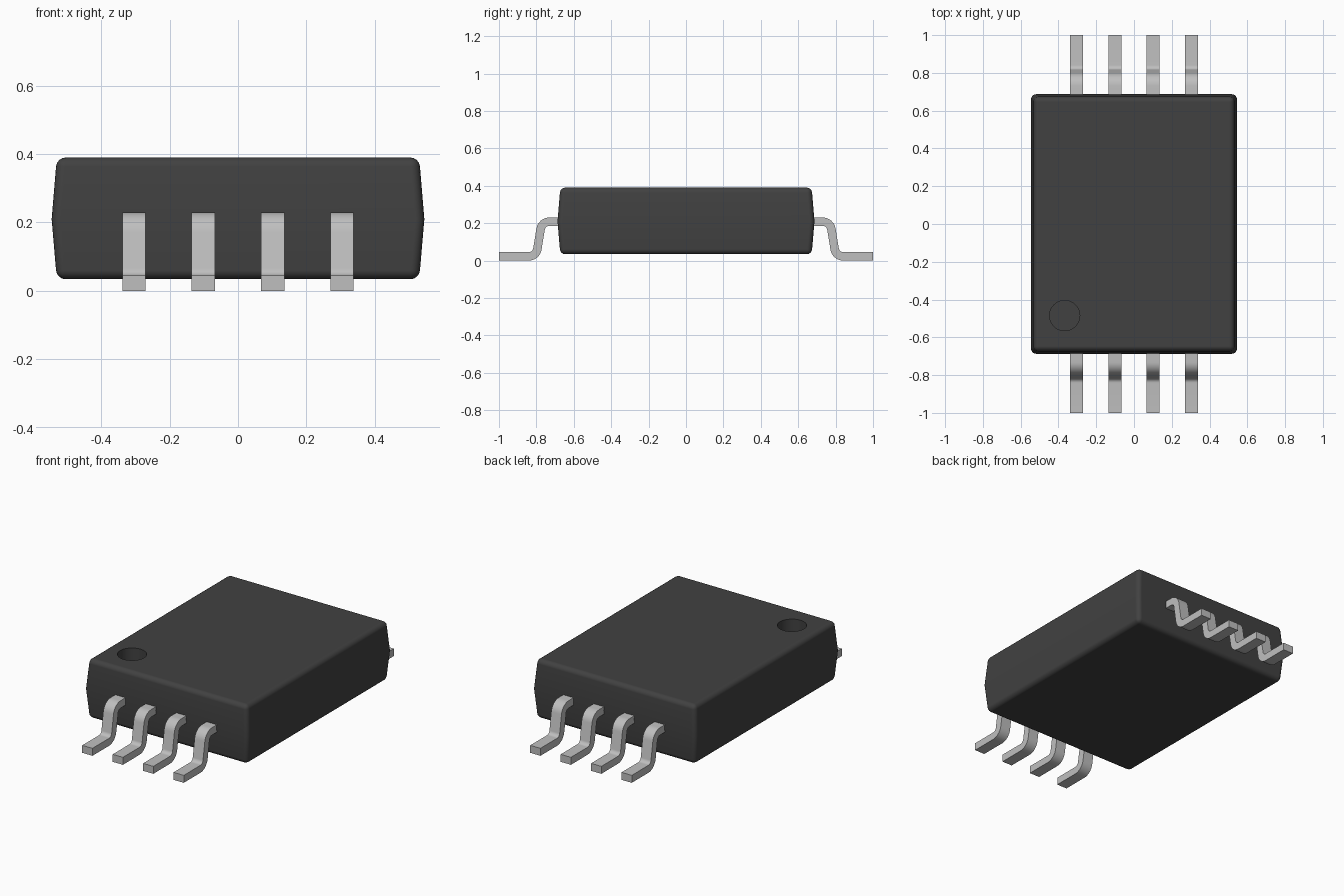
import bpy, bmesh, math
from mathutils import Vector

cube = bpy.data.objects.get("Cube")
if cube:
    bpy.data.objects.remove(cube, do_unlink=True)


def material(name, rgb):
    m = bpy.data.materials.new(name)
    m.use_nodes = True
    m.diffuse_color = (*rgb, 1)
    bsdf = m.node_tree.nodes["Principled BSDF"]
    bsdf.inputs["Base Color"].default_value = (*rgb, 1)
    bsdf.inputs["Roughness"].default_value = 0.6
    return m


def make_object(name, bm, mat):
    bmesh.ops.recalc_face_normals(bm, faces=bm.faces)
    mesh = bpy.data.meshes.new(name)
    bm.to_mesh(mesh)
    bm.free()
    mesh.materials.append(mat)
    ob = bpy.data.objects.new(name, mesh)
    bpy.context.collection.objects.link(ob)
    return ob


def activate(ob):
    bpy.ops.object.select_all(action='DESELECT')
    ob.select_set(True)
    bpy.context.view_layer.objects.active = ob


def smooth(ob, degrees):
    activate(ob)
    bpy.ops.object.shade_smooth_by_angle(angle=math.radians(degrees))


black = material("black plastic", (0.053, 0.053, 0.053))
silver = material("tinned metal", (0.52, 0.52, 0.52))

# Package body: three stacked rectangles, widest at the parting line
MID = 0.21
bm = bmesh.new()
rings = []
for hx, hy, z in ((0.53, 0.672, 0.034), (0.545, 0.687, MID), (0.53, 0.672, 0.39)):
    rings.append([bm.verts.new((sx * hx, sy * hy, z))
                  for sx, sy in ((-1, -1), (1, -1), (1, 1), (-1, 1))])
for low, high in zip(rings, rings[1:]):
    for i in range(4):
        j = (i + 1) % 4
        bm.faces.new((low[i], low[j], high[j], high[i]))
bm.faces.new(rings[0][::-1])
bm.faces.new(rings[-1])
soft = [e for e in bm.edges if any(abs(v.co.z - MID) > 0.01 for v in e.verts)]
bmesh.ops.bevel(bm, geom=soft, offset=0.026, segments=4, profile=0.5, affect='EDGES')
body = make_object("package_body", bm, black)

# Orientation dimple cut into the top
bm = bmesh.new()
bmesh.ops.create_cone(bm, cap_ends=True, segments=48, radius1=0.08, radius2=0.08, depth=0.2)
bmesh.ops.translate(bm, vec=(-0.367, -0.485, 0.4), verts=bm.verts)
cutter = make_object("dimple_cutter", bm, black)
cutter.hide_render = True
cut = body.modifiers.new("dimple", 'BOOLEAN')
cut.object = cutter
cut.operation = 'DIFFERENCE'
cut.solver = 'EXACT'
activate(body)
bpy.ops.object.modifier_apply(modifier=cut.name)
bpy.data.objects.remove(cutter, do_unlink=True)
smooth(body, 35)
body.modifiers.new("weighted_normals", 'WEIGHTED_NORMAL').keep_sharp = True


def fillet(a, corner, b, radius, steps=8):
    """Arc points rounding the corner between a and b."""
    u, v = (a - corner).normalized(), (b - corner).normalized()
    half = u.angle(v) / 2
    centre = corner + (u + v).normalized() * radius / math.sin(half)
    start = (corner + u * radius / math.tan(half) - centre).normalized()
    end = (corner + v * radius / math.tan(half) - centre).normalized()
    return [centre + start.slerp(end, i / steps) * radius for i in range(steps + 1)]


# Gull-wing lead: centre line in the YZ plane, thickened and widened
T, W = 0.045, 0.068
p = [Vector(c) for c in ((0, 0.62, 0.2075), (0, 0.771, 0.2075), (0, 0.801, 0.0225), (0, 1, 0.0225))]
path = [p[0], *fillet(p[0], p[1], p[2], 0.047), *fillet(p[1], p[2], p[3], 0.047), p[3]]


def lead(name, x, side):
    bm = bmesh.new()
    sections = []
    last = len(path) - 1
    for i, c in enumerate(path):
        d = (path[min(i + 1, last)] - path[max(i - 1, 0)]).normalized()
        if i < 2 or i > last - 2:
            d = Vector((0, 1, 0))
        n = Vector((0, -d.z, d.y)) * T / 2
        pts = [c + n * s + Vector((w * W / 2, 0, 0))
               for w, s in ((-1, -1), (1, -1), (1, 1), (-1, 1))]
        sections.append([bm.verts.new((q.x + x, q.y * side, q.z)) for q in pts])
    for a, b in zip(sections, sections[1:]):
        for i in range(4):
            j = (i + 1) % 4
            bm.faces.new((a[i], a[j], b[j], b[i]))
    bm.faces.new(sections[0])
    bm.faces.new(sections[-1])
    smooth(make_object(name, bm, silver), 35)


for side, label in ((-1, "front"), (1, "back")):
    for i in range(4):
        lead(f"{label}_lead_{i + 1}", (i - 1.5) * 0.203, side)
